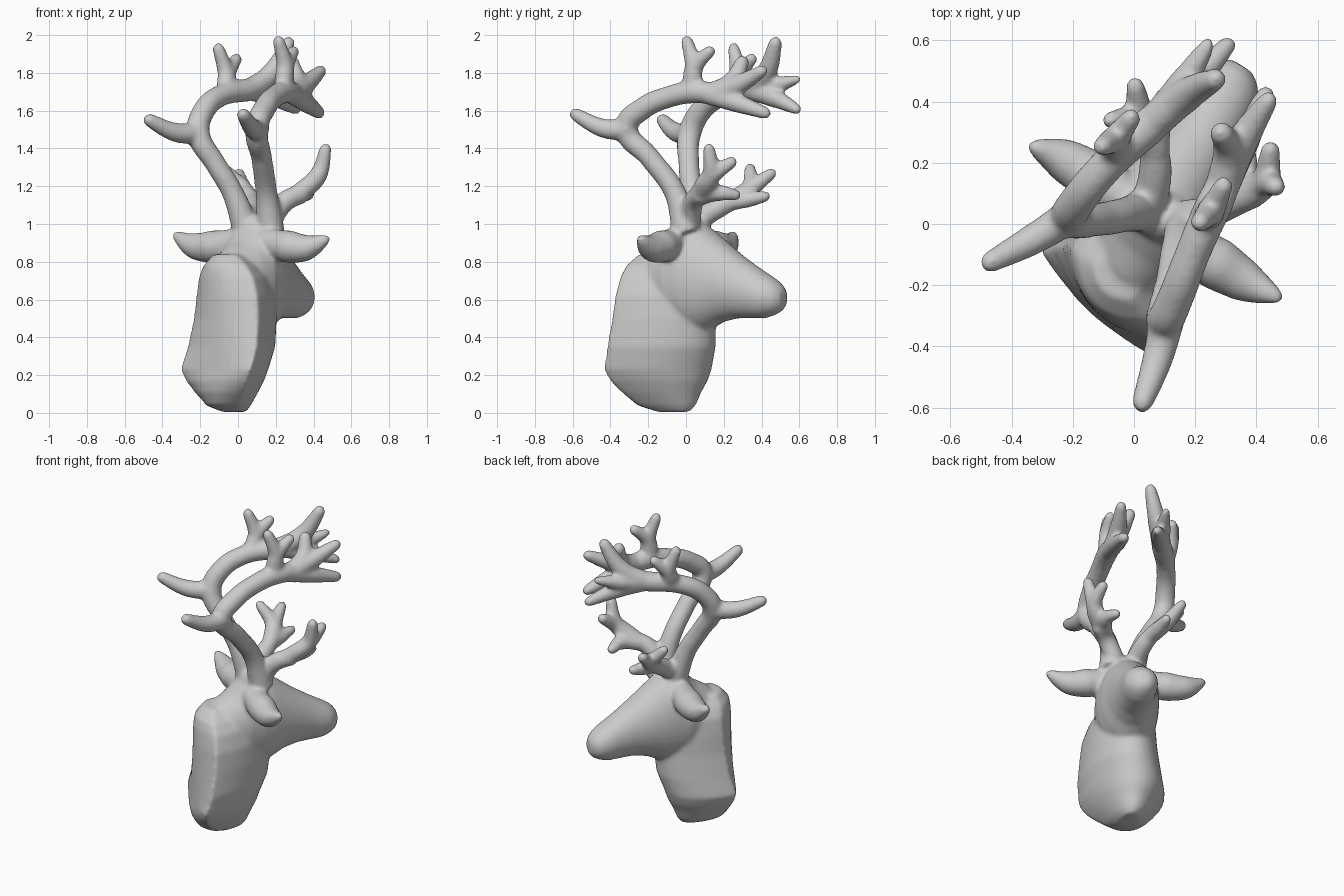
import bpy, bmesh, math
from mathutils import Vector

shell = bmesh.new()


def tube(points, radii):
    """Tapered round limb through the points, added to the shell."""
    cu = bpy.data.curves.new("limb", 'CURVE')
    cu.dimensions = '3D'
    cu.bevel_depth = 1.0
    cu.bevel_resolution = 5
    cu.resolution_u = 8
    cu.use_fill_caps = True
    # extra end point gives a rounded tip
    pts = [Vector(p) for p in points]
    end = (pts[-1] - pts[-2]).normalized()
    r = radii[-1]
    tip = pts[-1].copy()
    pts[-1] = tip - end * r * 0.5
    pts.append(tip + end * r * 0.2)
    radii = list(radii) + [r * 0.5]
    sp = cu.splines.new('BEZIER')
    sp.bezier_points.add(len(pts) - 1)
    for b, p, rad in zip(sp.bezier_points, pts, radii):
        b.co, b.radius = p, rad
        b.handle_left_type = b.handle_right_type = 'AUTO'
    ob = bpy.data.objects.new("limb", cu)
    bpy.context.collection.objects.link(ob)
    dg = bpy.context.evaluated_depsgraph_get()
    me = bpy.data.meshes.new_from_object(ob.evaluated_get(dg))
    part = bmesh.new()
    part.from_mesh(me)
    bmesh.ops.remove_doubles(part, verts=part.verts, dist=0.0005)
    bmesh.ops.recalc_face_normals(part, faces=part.faces)
    part.to_mesh(me)
    part.free()
    shell.from_mesh(me)
    bpy.data.objects.remove(ob)
    bpy.data.curves.remove(cu)
    bpy.data.meshes.remove(me)


def tines(root, mid, tips, r=0.05, tip_r=0.032):
    """Fan of tines sharing one root."""
    for t in tips:
        tube([root, mid, t], [r, r * 0.95, tip_r])


def skin(rings):
    """Closed skin over equal-length rings of points."""
    rings = [[shell.verts.new(p) for p in r] for r in rings]
    n = len(rings[0])
    faces = [shell.faces.new((a[i], a[(i + 1) % n], b[(i + 1) % n], b[i]))
             for a, b in zip(rings, rings[1:]) for i in range(n)]
    faces += [shell.faces.new(rings[0][::-1]), shell.faces.new(rings[-1])]
    bmesh.ops.recalc_face_normals(shell, faces=faces)


def head_ring(x, y, yaw, lo, hi, w, n=32):
    """Upright oval slice of the head."""
    a = math.radians(yaw)
    side = Vector((math.sin(a), -math.cos(a), 0))
    out = []
    for i in range(n):
        c, s = math.cos(2 * math.pi * i / n), math.sin(2 * math.pi * i / n)
        out.append(Vector((x, y, (lo + hi) / 2 + s * (hi - lo) / 2))
                   + side * w * math.copysign(abs(c) ** 0.95, c))
    return out


def neck_ring(z, x, y, w, reach, bulge, n=24):
    """Level slice: rounded throat, slightly bulging mounting face."""
    side, fwd = Vector((.73, -.68, 0)), Vector((.5, .86, 0))
    back, mid = Vector((-.69, -.72, 0)), Vector((x, y, z))
    ring = [mid + side * w * math.cos(math.pi * i / n)
            + fwd * reach * math.sin(math.pi * i / n) for i in range(n + 1)]
    ring += [mid + side * w * k + back * bulge * (1 - k * k)
             for k in (-.75, -.5, -.25, 0, .25, .5, .75)]
    return ring


# neck, bottom to top
skin([neck_ring(*s) for s in [
    (.005, -.04, -.11, .06, .14, .03),
    (.04, -.08, -.17, .12, .24, .08),
    (.11, -.10, -.22, .18, .32, .07),
    (.17, -.115, -.25, .225, .385, .05),
    (.23, -.12, -.265, .255, .42, .03),
    (.35, -.085, -.25, .25, .43, .06),
    (.50, -.065, -.235, .232, .42, .08),
    (.62, -.06, -.225, .22, .41, .09),
    (.72, -.065, -.215, .195, .38, .09),
    (.78, -.07, -.21, .155, .33, .08),
    (.84, -.07, -.19, .085, .26, .04),
]])

# skull and muzzle, back to nose
skin([head_ring(*s) for s in [
    (-.05, -.17, 46, .58, .855, .12),
    (.00, -.09, 50, .48, .91, .175),
    (.045, -.02, 53, .44, .99, .192),
    (.09, .05, 56, .42, 1.02, .188),
    (.13, .12, 57, .44, .98, .175),
    (.17, .19, 57, .48, .92, .155),
    (.22, .27, 57, .50, .85, .132),
    (.265, .35, 57, .50, .79, .115),
    (.30, .415, 57, .50, .745, .108),
    (.325, .46, 57, .515, .715, .098),
    (.342, .495, 57, .535, .685, .075),
    (.353, .517, 57, .565, .65, .04),
]])

# ears
ear_r = [.07, .088, .072, .025]
tube([(.02, .05, .91), (-.13, .15, .88), (-.23, .21, .885), (-.34, .258, .945)], ear_r)
tube([(.14, -.05, .91), (.27, -.13, .88), (.36, -.185, .875), (.48, -.245, .925)], ear_r)

# left antler: main beam, rear tine, upper fork, crown, brow tine
beam_r = [.075, .058, .056, .062, .06, .058, .062, .05]
tube([(.05, .05, .95), (-.03, .03, 1.17), (-.12, .015, 1.32), (-.21, .02, 1.48),
      (-.18, .08, 1.6), (-.09, .19, 1.68), (.05, .32, 1.71), (.14, .40, 1.73)], beam_r)
tube([(-.20, .03, 1.48), (-.33, -.05, 1.485), (-.49, -.135, 1.56)], [.06, .052, .035])
tines((-.06, .22, 1.68), (-.06, .27, 1.78), [(-.11, .25, 1.95), (.0, .36, 1.89)])
tines((.06, .33, 1.71), (.17, .42, 1.79), [(.28, .48, 1.98)], .06, .035)
tines((.06, .33, 1.71), (.16, .46, 1.73), [(.25, .60, 1.77)], .052, .023)
tines((.06, .33, 1.71), (.19, .46, 1.67), [(.32, .60, 1.60)], .055, .028)
tube([(.05, .06, 1.02), (.07, .18, 1.09), (.06, .30, 1.15)], [.06, .055, .045])
tines((.07, .24, 1.12), (.03, .33, 1.18),
      [(-.09, .34, 1.31), (.0, .47, 1.28)], .052, .03)
tines((.07, .20, 1.11), (.08, .33, 1.13), [(.10, .44, 1.15)], .046, .03)

# right antler: same parts
tube([(.175, .0, .95), (.15, -.06, 1.17), (.125, -.19, 1.35), (.10, -.315, 1.51),
      (.14, -.23, 1.61), (.19, -.10, 1.67), (.26, .06, 1.70), (.34, .23, 1.67)], beam_r)
tube([(.11, -.30, 1.50), (.08, -.43, 1.505), (.02, -.605, 1.59)], [.06, .052, .035])
tines((.24, .03, 1.70), (.25, .04, 1.82), [(.21, .0, 1.99), (.30, .14, 1.93)])
tines((.30, .15, 1.69), (.36, .28, 1.74), [(.45, .42, 1.82)], .056)
tines((.29, .13, 1.69), (.31, .24, 1.75), [(.28, .31, 1.88)], .056, .038)
tines((.28, .10, 1.69), (.36, .27, 1.64), [(.44, .44, 1.58)], .054)
tube([(.17, .02, 1.02), (.25, .04, 1.12), (.36, .09, 1.17)], [.06, .055, .052])
tines((.32, .07, 1.16), (.42, .13, 1.25),
      [(.47, .12, 1.42), (.45, .26, 1.34)], .052, .032)
tines((.28, .06, 1.14), (.36, .17, 1.165), [(.36, .285, 1.15)], .048, .03)

# brow ridge where the antlers meet the skull
tube([(.02, .06, .93), (.09, .03, .96), (.17, -.02, .93)], [.08, .09, .08])

# fuse everything into one smooth sculpted surface
mesh = bpy.data.meshes.new("stag_bust")
shell.to_mesh(mesh)
shell.free()
bust = bpy.data.objects.new("stag_bust", mesh)
bpy.context.collection.objects.link(bust)
fuse = bust.modifiers.new("fuse", 'REMESH')
fuse.mode = 'VOXEL'
fuse.voxel_size = 0.011
fuse.use_smooth_shade = True
soft = bust.modifiers.new("soften", 'SMOOTH')
soft.factor = 0.5
soft.iterations = 12
